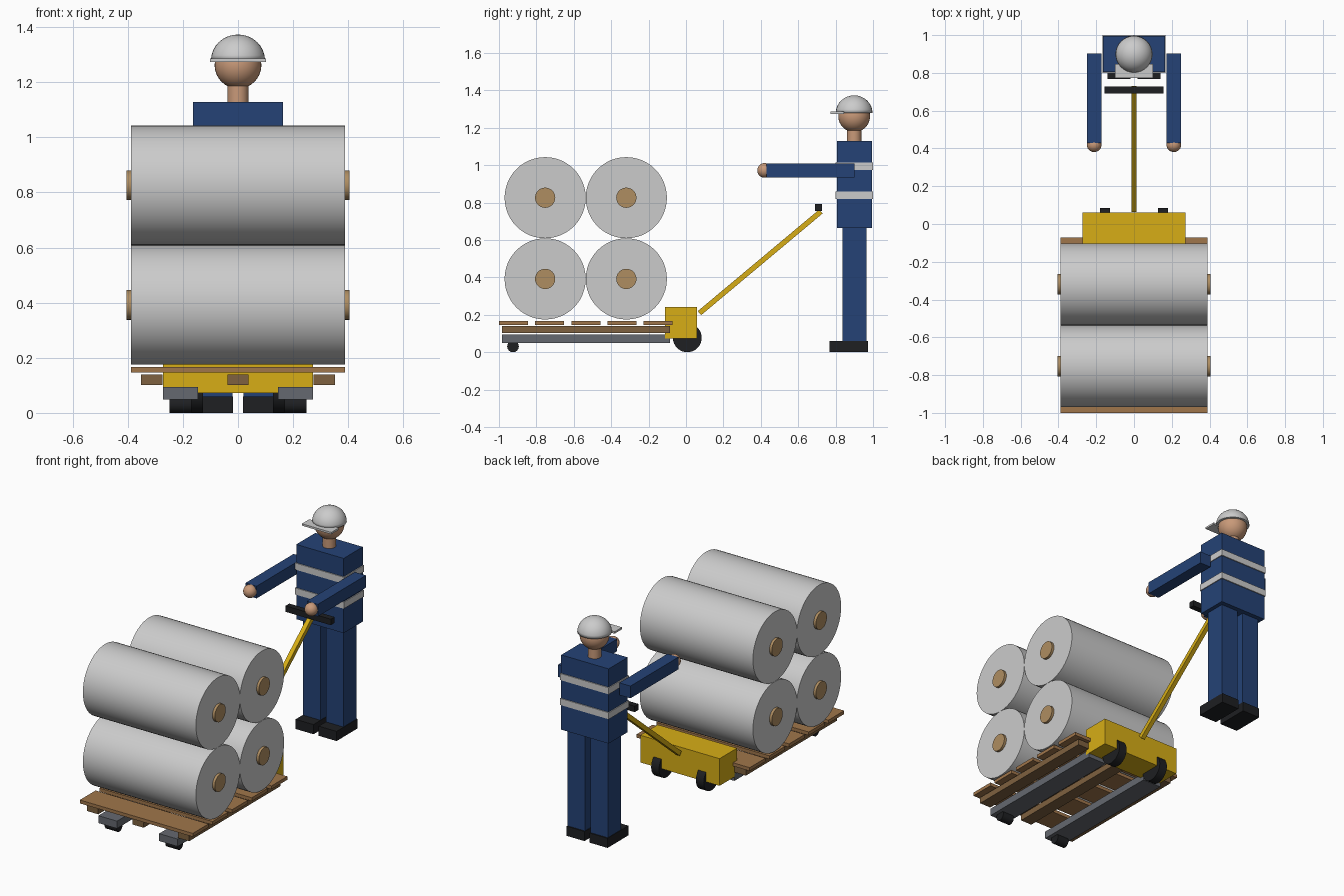
import bpy
from math import pi, atan2, hypot, radians

if "Cube" in bpy.data.objects:
    bpy.data.objects.remove(bpy.data.objects["Cube"])


def material(name, r, g, b):
    m = bpy.data.materials.new(name)
    m.diffuse_color = (r, g, b, 1)
    m.use_nodes = True
    m.node_tree.nodes["Principled BSDF"].inputs["Base Color"].default_value = m.diffuse_color
    return m


YELLOW = material("yellow_paint", 0.68, 0.42, 0.008)
BLUE = material("navy_cloth", 0.018, 0.055, 0.18)
WOOD = material("pallet_wood", 0.35, 0.18, 0.07)
DARK_WOOD = material("dark_wood", 0.21, 0.12, 0.05)
CORE = material("cardboard", 0.43, 0.27, 0.12)
SKIN = material("skin", 0.58, 0.32, 0.19)
BLACK = material("rubber", 0.013, 0.014, 0.016)
STEEL = material("steel", 0.13, 0.14, 0.16)


def finish(name, mat, smooth=False):
    o = bpy.context.object
    o.name = name
    bpy.ops.object.transform_apply(location=False, rotation=True, scale=True)
    if smooth:
        bpy.ops.object.shade_smooth_by_angle(angle=radians(40))
    if mat:
        o.data.materials.append(mat)
    return o


def box(name, x, y, z, mat=None):
    """Box from (min, max) ranges."""
    bpy.ops.mesh.primitive_cube_add(size=1, location=[(a + b) / 2 for a, b in (x, y, z)])
    bpy.context.object.scale = [b - a for a, b in (x, y, z)]
    return finish(name, mat)


def cyl_x(name, x, y, z, r, mat=None, n=48):
    """Cylinder lying along x."""
    bpy.ops.mesh.primitive_cylinder_add(vertices=n, radius=r, depth=x[1] - x[0],
                                        location=((x[0] + x[1]) / 2, y, z), rotation=(0, pi / 2, 0))
    return finish(name, mat, True)


def ball(name, loc, r, mat=None):
    bpy.ops.mesh.primitive_uv_sphere_add(segments=32, ring_count=16, radius=r, location=loc)
    return finish(name, mat, True)


def both(s, a, b):
    """Mirror an x range to side s."""
    return tuple(sorted((s * a, s * b)))


# Pallet
for i in range(5):
    y = -1 + i * 0.1935
    box("deck_board", (-0.389, 0.389), (y, y + 0.155), (0.146, 0.167), WOOD)
for x in (-0.313, 0, 0.313):
    box("stringer", (x - 0.039, x + 0.039), (-0.983, -0.086), (0.102, 0.14), DARK_WOOD)

# Stacked rolls with protruding cores
for y in (-0.753, -0.319):
    for z in (0.392, 0.826):
        cyl_x("roll", (-0.389, 0.389), y, z, 0.217)
        cyl_x("roll_core", (-0.405, 0.405), y, z, 0.054, CORE, 32)

# Pallet truck
box("truck_body", (-0.273, 0.273), (-0.112, 0.06), (0.073, 0.242), YELLOW)
for s in (-1, 1):
    box("fork", both(s, 0.145, 0.273), (-0.983, -0.086), (0.048, 0.094), STEEL)
    cyl_x("fork_roller", both(s, 0.169, 0.249), -0.925, 0.031, 0.031, BLACK, 32)
    cyl_x("steer_wheel", both(s, 0.127, 0.181), 0.007, 0.077, 0.077, BLACK, 32)
y0, z0, y1, z1 = 0.072, 0.209, 0.721, 0.752
tiller = box("tiller", (-0.014, 0.014), (-0.5, 0.5), (-0.014, 0.014), YELLOW)
tiller.location = (0, (y0 + y1) / 2, (z0 + z1) / 2)
tiller.scale.y = hypot(y1 - y0, z1 - z0)
tiller.rotation_euler.x = atan2(z1 - z0, y1 - y0)
box("tiller_grip", (-0.156, 0.156), (0.69, 0.727), (0.755, 0.792), BLACK)

# Worker: legs, boots and outstretched arms
for s in (-1, 1):
    box("boot", both(s, 0.018, 0.141), (0.768, 0.973), (0, 0.06), BLACK)
    box("leg", both(s, 0.02, 0.138), (0.838, 0.966), (0.06, 0.663), BLUE)
    box("arm", both(s, 0.173, 0.249), (0.43, 0.902), (0.933, 1.009), BLUE)
    ball("hand", (s * 0.211, 0.42, 0.972), 0.039, SKIN)

# Torso with reflective bands
box("torso", (-0.163, 0.163), (0.806, 0.994), (0.663, 1.128), BLUE)
for z in (0.818, 0.973):
    box("reflective_band", (-0.168, 0.168), (0.8, 1.0), (z, z + 0.041))

# Head and helmet
bpy.ops.mesh.primitive_cylinder_add(vertices=32, radius=0.038, depth=0.1, location=(0, 0.899, 1.162))
finish("neck", SKIN, True)
ball("head", (0, 0.899, 1.262), 0.085, SKIN)
helmet = ball("helmet", (0, 0.899, 1.28), 0.098)
for v in helmet.data.vertices:
    v.co.z = max(v.co.z, 0) * 0.95
box("helmet_brim", (-0.101, 0.101), (0.773, 0.846), (1.274, 1.286))
